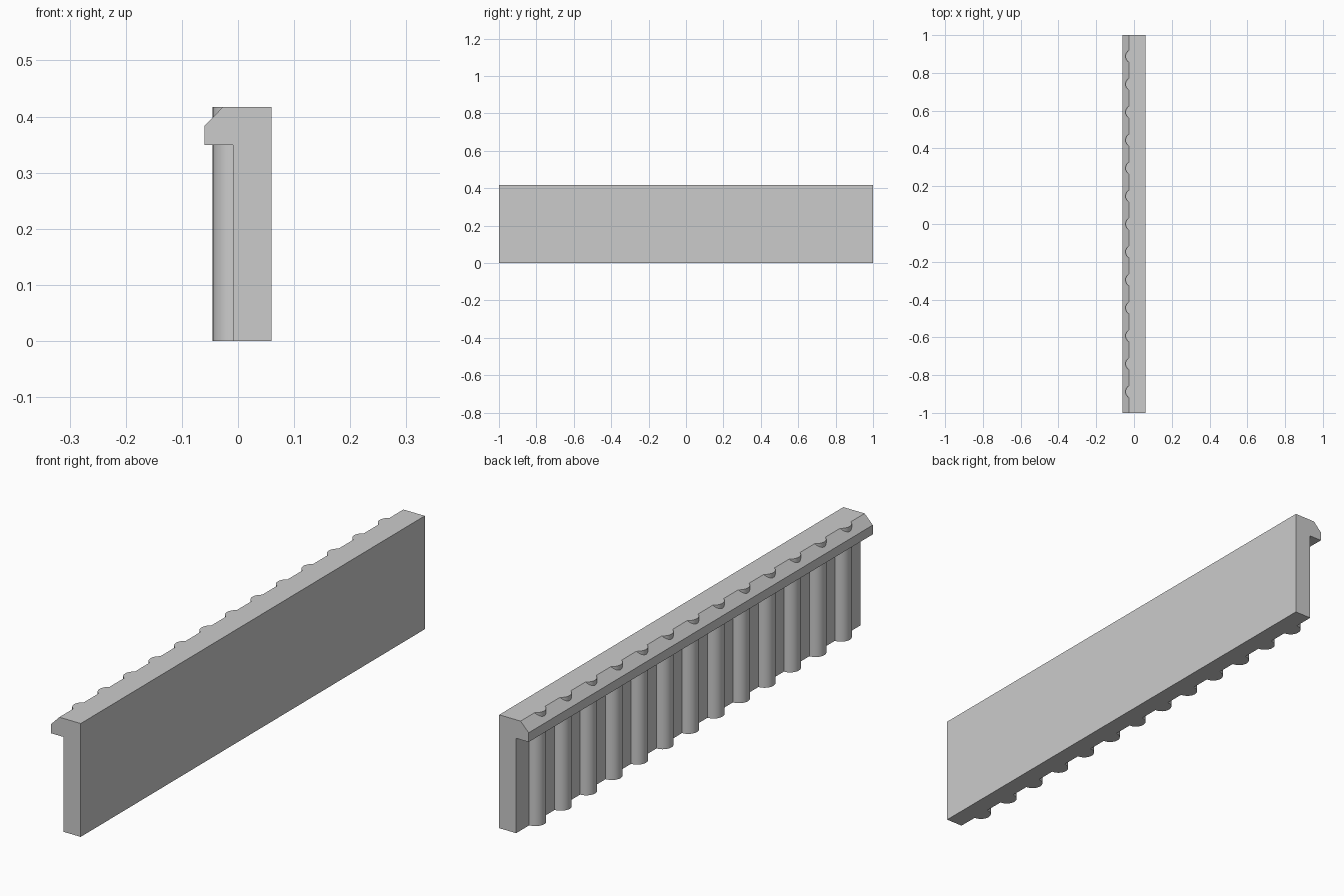
import bpy, bmesh, math

if "Cube" in bpy.data.objects:
    bpy.data.objects.remove(bpy.data.objects["Cube"])

COUNT = 13
SPACING = 0.148
RADIUS = 0.036
HEIGHT = 0.417
FACE_X = -0.009   # plane the half-round ribs sit on

grey = bpy.data.materials.new("plain_grey")
grey.diffuse_color = (0.6, 0.6, 0.6, 1)
grey.use_nodes = True
grey.node_tree.nodes["Principled BSDF"].inputs["Base Color"].default_value = grey.diffuse_color


def finish(bm, name):
    bmesh.ops.recalc_face_normals(bm, faces=bm.faces)
    mesh = bpy.data.meshes.new(name)
    bm.to_mesh(mesh)
    bm.free()
    mesh.materials.append(grey)
    obj = bpy.data.objects.new(name, mesh)
    bpy.context.collection.objects.link(obj)
    return obj


# Wall panel with the chamfered coping: one profile run along y
profile = [(0.06, 0), (0.06, HEIGHT), (-0.027, HEIGHT), (-0.06, 0.383),
           (-0.06, 0.349), (FACE_X, 0.349), (FACE_X, 0)]
bm = bmesh.new()
face = bm.faces.new([bm.verts.new((x, -1, z)) for x, z in profile])
run = bmesh.ops.extrude_face_region(bm, geom=[face])
bmesh.ops.translate(bm, vec=(0, 2, 0),
                    verts=[g for g in run["geom"] if isinstance(g, bmesh.types.BMVert)])
finish(bm, "wall_with_coping")

# Round ribs, half sunk into the wall, rising through the coping chamfer
for i in range(COUNT):
    bm = bmesh.new()
    bmesh.ops.create_cone(bm, cap_ends=True, segments=32, radius1=RADIUS,
                          radius2=RADIUS, depth=HEIGHT)
    bmesh.ops.translate(bm, verts=bm.verts,
                        vec=(FACE_X, (i - (COUNT - 1) / 2) * SPACING, HEIGHT / 2))
    for f in bm.faces:
        f.smooth = abs(f.normal.z) < 0.5
    for e in bm.edges:
        e.smooth = e.calc_face_angle(0) < math.radians(30)
    finish(bm, f"rib_{i + 1}")
